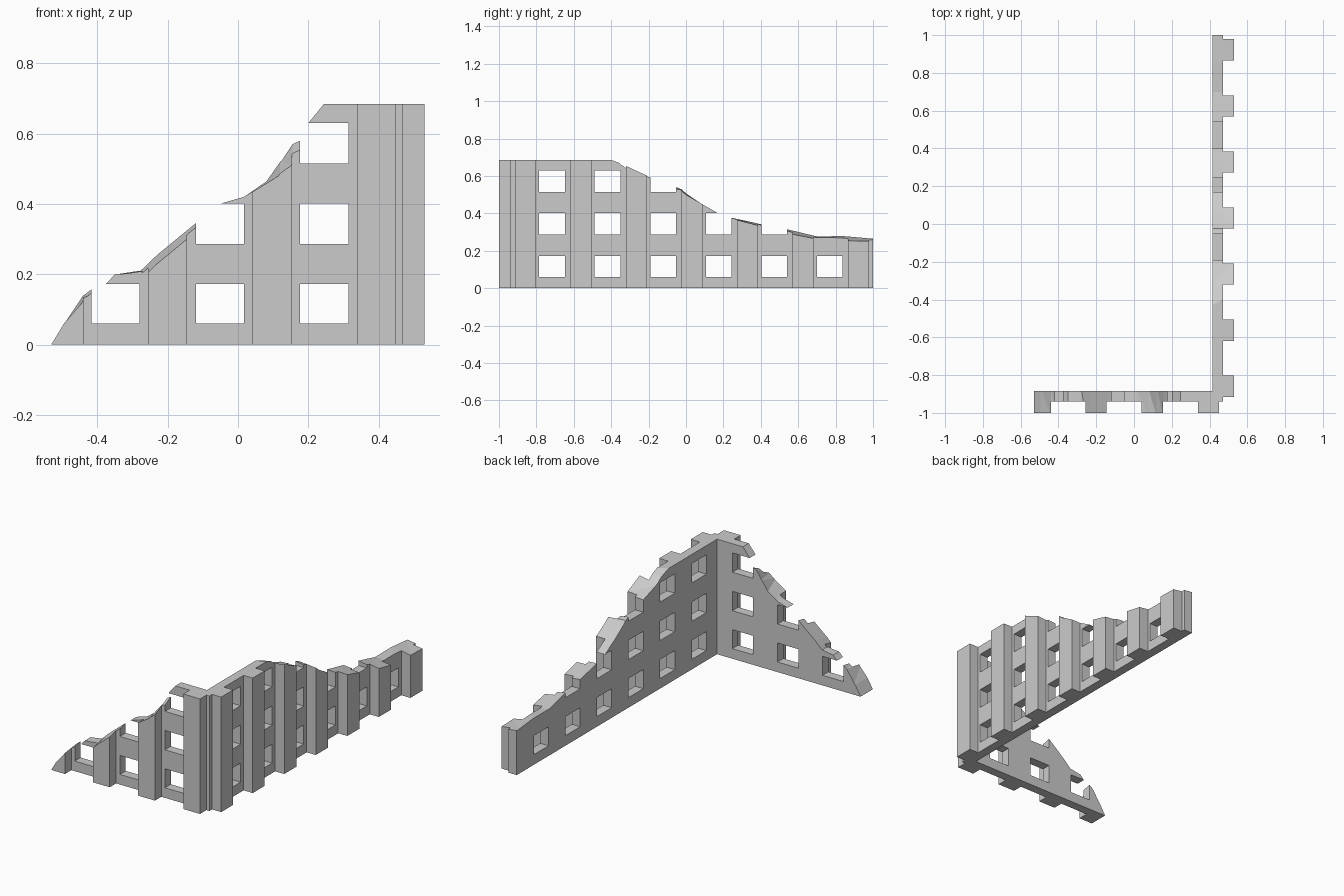
import bpy, bmesh

if "Cube" in bpy.data.objects:
    bpy.data.objects.remove(bpy.data.objects["Cube"])

TOP = 0.685


def make_object(name, bm):
    bmesh.ops.recalc_face_normals(bm, faces=bm.faces[:])
    mesh = bpy.data.meshes.new(name)
    bm.to_mesh(mesh)
    bm.free()
    obj = bpy.data.objects.new(name, mesh)
    bpy.context.collection.objects.link(obj)
    return obj


def add_box(bm, x0, x1, y0, y1, z0, z1):
    res = bmesh.ops.create_cube(bm, size=1)
    for v in res["verts"]:
        v.co = (x1 if v.co.x > 0 else x0,
                y1 if v.co.y > 0 else y0,
                z1 if v.co.z > 0 else z0)


def add_rubble(bm, points, d_out, d_in, place):
    """Solid above a broken edge, given as (along, outer height, inner height)."""
    e = 0.15
    shift = (d_in - d_out) * e
    rings = []
    for s, zo, zi in points:
        dz = (zi - zo) * e
        rings.append([bm.verts.new(place(s, d, z)) for d, z in (
            (d_out - shift, zo - dz), (d_in + shift, zi + dz),
            (d_in + shift, 1), (d_out - shift, 1))])
    faces = [bm.faces.new(rings[0]), bm.faces.new(rings[-1])]
    for a, b in zip(rings, rings[1:]):
        for i in range(4):
            j = (i + 1) % 4
            faces.append(bm.faces.new((a[i], a[j], b[j], b[i])))
    bmesh.ops.triangulate(bm, faces=faces)


def cut(obj, cutter):
    mod = obj.modifiers.new("cut", "BOOLEAN")
    mod.operation = "DIFFERENCE"
    mod.solver = "EXACT"
    mod.object = cutter
    cutter.hide_render = True
    bpy.context.view_layer.objects.active = obj
    bpy.ops.object.modifier_apply(modifier=mod.name)
    bpy.data.objects.remove(cutter)


# L-shaped ground plan with pilasters, extruded to full height
front_pilasters = [(-0.53, -0.44), (-0.256, -0.145), (0.04, 0.153), (0.34, 0.45)]
plan = []
for a, b in front_pilasters:
    plan += [(a, -0.94), (a, -1), (b, -1), (b, -0.94)]
plan = plan[1:] + [(0.47, -0.94)]
for k in range(7):
    a = -0.915 + k * 0.2967
    b = a + 0.113
    plan += [(0.47, a), (0.53, a), (0.53, b), (0.47, b)]
plan += [(0.47, 1), (0.415, 1), (0.415, -0.885), (-0.53, -0.885)]

bm = bmesh.new()
base = bm.faces.new([bm.verts.new((x, y, 0)) for x, y in plan])
ext = bmesh.ops.extrude_face_region(bm, geom=[base], use_keep_orig=True)
for v in ext["geom"]:
    if isinstance(v, bmesh.types.BMVert):
        v.co.z = TOP
wall = make_object("ruined_corner_wall", bm)

# Three storeys of window openings in both walls
bm = bmesh.new()
for z0, z1 in ((0.06, 0.173), (0.286, 0.401), (0.515, 0.63)):
    for k in range(3):
        x = -0.417 + k * 0.297
        add_box(bm, x, x + 0.137, -1.1, -0.8, z0, z1)
    for k in range(6):
        y = -0.785 + k * 0.297
        add_box(bm, 0.36, 0.6, y, y + 0.138, z0, z1)
cut(wall, make_object("window_cutter", bm))

# Broken top edges
front_edge = [
    (-0.6, -0.115, -0.115), (-0.53, 0.002, 0.002), (-0.495, 0.06, 0.06),
    (-0.44, 0.125, 0.14), (-0.417, 0.135, 0.157), (-0.375, 0.173, 0.173),
    (-0.35, 0.2, 0.2), (-0.28, 0.205, 0.21), (-0.256, 0.205, 0.23),
    (-0.23, 0.23, 0.255), (-0.145, 0.3, 0.325), (-0.12, 0.32, 0.345),
    (-0.05, 0.401, 0.401), (0.016, 0.42, 0.42), (0.075, 0.455, 0.46),
    (0.12, 0.487, 0.52), (0.155, 0.515, 0.57), (0.177, 0.525, 0.58),
    (0.2, 0.63, 0.63), (0.245, 0.685, 0.685), (0.257, 0.7, 0.7)]
side_edge = [
    (-0.45, 0.71, 0.70), (-0.43, 0.70, 0.685), (-0.36, 0.682, 0.66),
    (-0.325, 0.655, 0.635), (-0.195, 0.597, 0.59), (-0.055, 0.525, 0.54),
    (-0.025, 0.52, 0.53), (0, 0.5, 0.507), (0.085, 0.45, 0.45),
    (0.17, 0.401, 0.401), (0.24, 0.372, 0.377), (0.385, 0.335, 0.345),
    (0.4, 0.33, 0.342), (0.54, 0.295, 0.315), (0.7, 0.262, 0.277),
    (0.86, 0.255, 0.277), (1, 0.25, 0.265), (1.1, 0.245, 0.26)]
bm = bmesh.new()
add_rubble(bm, front_edge, -1, -0.885, lambda s, d, z: (s, d, z))
add_rubble(bm, side_edge, 0.53, 0.415, lambda s, d, z: (d, s, z))
cut(wall, make_object("rubble_cutter", bm))
